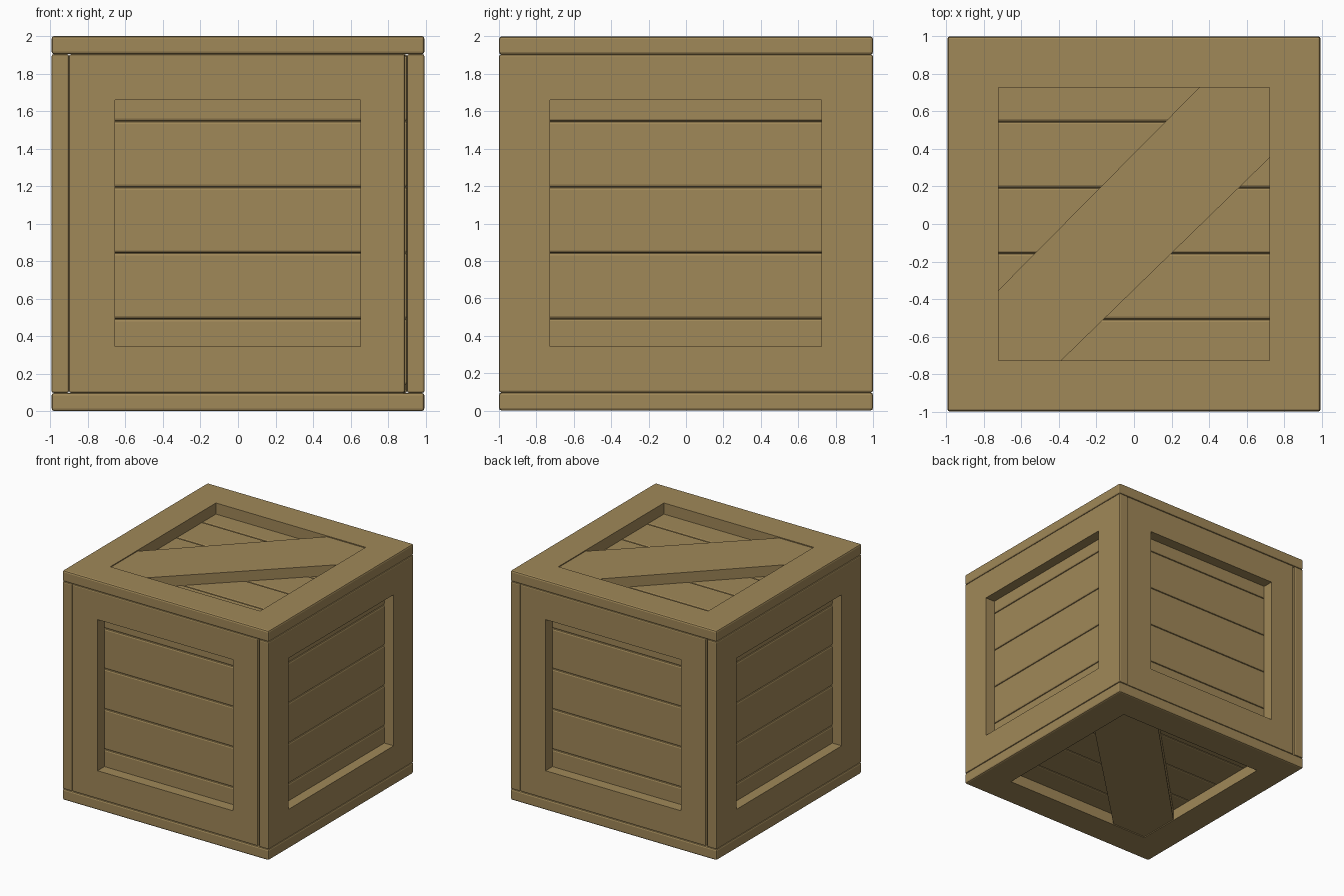
import bpy, bmesh, math
from mathutils import Matrix, Vector

if "Cube" in bpy.data.objects:
    bpy.data.objects.remove(bpy.data.objects["Cube"])

wood = bpy.data.materials.new("crate_wood")
wood.diffuse_color = (0.352, 0.246, 0.098, 1)
wood.use_nodes = True
wood.node_tree.nodes["Principled BSDF"].inputs["Base Color"].default_value = wood.diffuse_color


def finish(bm, name, mat):
    bmesh.ops.transform(bm, matrix=mat, verts=bm.verts)
    bmesh.ops.recalc_face_normals(bm, faces=bm.faces)
    me = bpy.data.meshes.new(name)
    bm.to_mesh(me)
    bm.free()
    me.materials.append(wood)
    ob = bpy.data.objects.new(name, me)
    bpy.context.collection.objects.link(ob)


def corners(u0, u1, v0, v1):
    return [(u0, v0), (u1, v0), (u1, v1), (u0, v1)]


def frame(name, outer, inner, w0, w1, mat, bev=0.014):
    """Square ring with rounded outer edges."""
    bm = bmesh.new()
    ring = {}
    for key, rect in (("o", outer), ("i", inner)):
        for w in (w0, w1):
            ring[key, w] = [bm.verts.new((u, v, w)) for u, v in corners(*rect)]
    loops = [ring["o", w0], ring["o", w1], ring["i", w1], ring["i", w0]]
    for a, b in zip(loops, loops[1:] + loops[:1]):
        for k in range(4):
            m = (k + 1) % 4
            bm.faces.new((a[k], a[m], b[m], b[k]))
    bmesh.ops.recalc_face_normals(bm, faces=bm.faces)
    rim = set(loops[0] + loops[1])
    edges = [e for e in bm.edges if all(v in rim for v in e.verts)]
    bmesh.ops.bevel(bm, geom=edges, offset=bev, segments=2, profile=0.5,
                    affect='EDGES')
    finish(bm, name, mat)


def plank(name, u, v0, v1, w0, w1, mat):
    """Board with chamfered edges."""
    bm = bmesh.new()
    bmesh.ops.create_cube(bm, size=1)
    bmesh.ops.transform(bm, verts=bm.verts, matrix=Matrix.Translation(
        (0, (v0 + v1) / 2, (w0 + w1) / 2)) @ Matrix.Diagonal((2 * u, v1 - v0, w1 - w0, 1)))
    bmesh.ops.bevel(bm, geom=bm.edges[:], offset=0.014, segments=2, profile=0.5,
                    affect='EDGES')
    finish(bm, name, mat)


def planks(name, mat):
    seams = [-0.86, -0.508, -0.157, 0.194, 0.546, 0.897]
    for k in range(5):
        plank(f"{name}_plank_{k + 1}", 0.893, seams[k], seams[k + 1], 0.84, 0.903, mat)


def brace(name, a, b, w0, w1, mat):
    """Diagonal board clipped by the square opening."""
    d = 0.375
    pts = [(-a, -b), (-a + d - 0.04, -b), (a, b - d), (a, b), (a - d, b), (-a, -b + d)]
    bm = bmesh.new()
    f = bm.faces.new([bm.verts.new((u, v, w0)) for u, v in pts])
    ext = bmesh.ops.extrude_face_region(bm, geom=[f])["geom"]
    bmesh.ops.translate(bm, vec=(0, 0, w1 - w0),
                        verts=[g for g in ext if isinstance(g, bmesh.types.BMVert)])
    finish(bm, name, mat)


up = Matrix.Translation((0, 0, 1))
stand = Matrix.Rotation(math.pi / 2, 4, 'X')

# lid and base: full-size frames with a diagonal brace
for name, mat in (("lid", up), ("base", up @ Matrix.Scale(-1, 4, Vector((0, 0, 1))))):
    frame(f"{name}_frame", (-0.994, 0.994, -1, 1), (-0.722, 0.722, -0.727, 0.727),
          0.903, 1.0, mat)
    planks(name, mat)
    brace(f"{name}_brace", 0.722, 0.727, 0.89, 0.992, mat)

# four walls: front/back frames sit between the side frames
for k, name in enumerate(("front", "right", "back", "left")):
    mat = up @ Matrix.Rotation(k * math.pi / 2, 4, 'Z') @ stand
    if k % 2 == 0:
        outer, inner, w1 = (-0.901, 0.89, -0.903, 0.903), (-0.655, 0.653, -0.657, 0.66), 0.998
    else:
        outer, inner, w1 = (-1, 1, -0.903, 0.903), (-0.727, 0.725, -0.657, 0.66), 0.994
    frame(f"{name}_frame", outer, inner, 0.901, w1, mat, 0.01)
    planks(name, mat)
